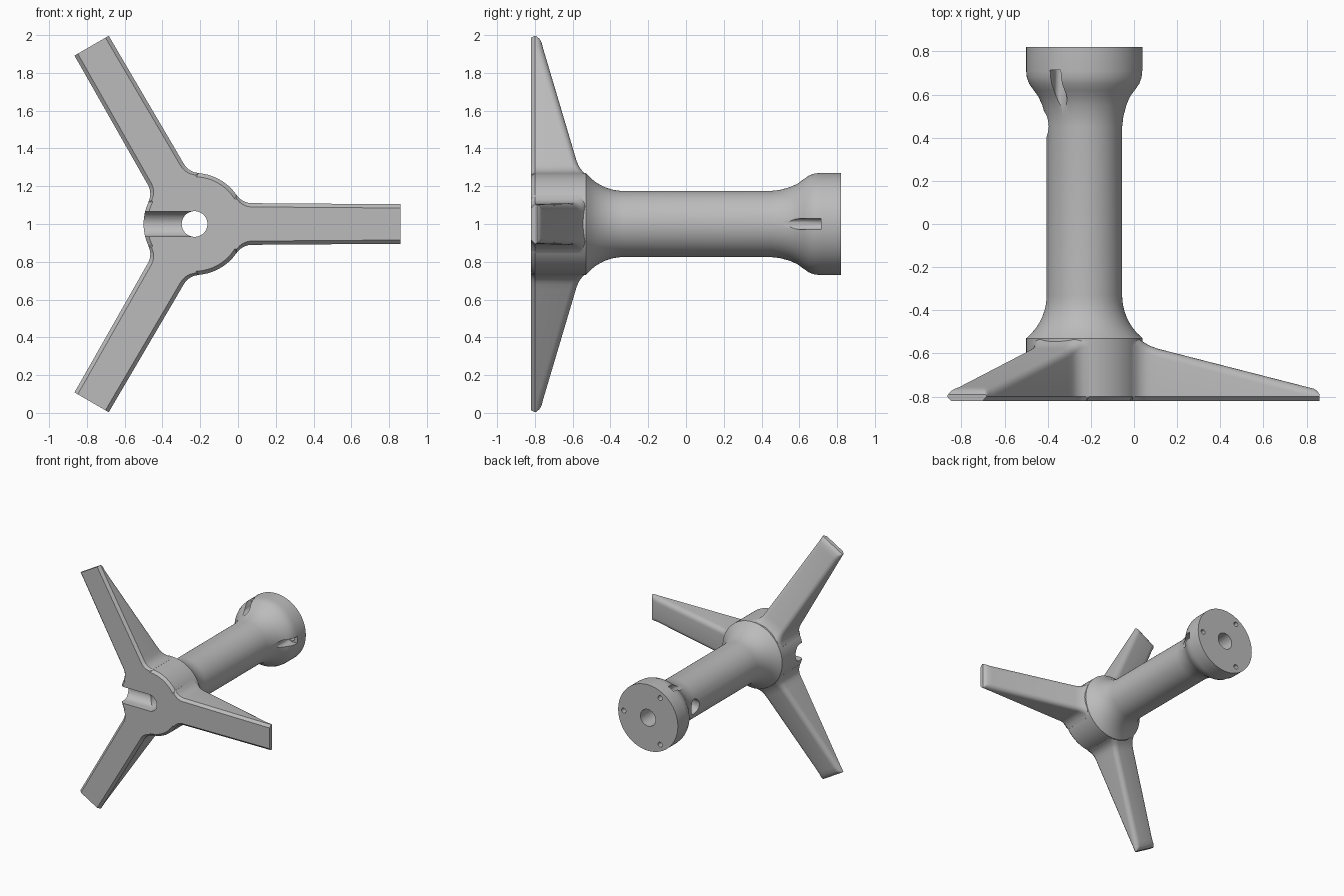
import bpy, bmesh
from math import sin, cos, pi, sqrt
from mathutils import Matrix, Vector

cube = bpy.data.objects.get("Cube")
if cube:
    bpy.data.objects.remove(cube)

AXIS = Vector((-0.23, 0, 1))        # barrel axis runs along y
FRONT, BACK, HUB_BACK = -0.82, 0.82, -0.53
HUB_R, BARREL_R, BORE_R = 0.27, 0.175, 0.068
ANGLES = [i * 2 * pi / 3 for i in range(3)]

grey = bpy.data.materials.new("plain grey")
grey.use_nodes = True
colour = (0.5, 0.5, 0.5, 1)
grey.diffuse_color = colour
grey.node_tree.nodes["Principled BSDF"].inputs["Base Color"].default_value = colour


def place(angle, r, side, y):
    """Point at distance r along a spoke direction, offset sideways."""
    return AXIS + Vector((r * cos(angle) - side * sin(angle), y,
                          r * sin(angle) + side * cos(angle)))


def skin(name, rings):
    """Closed solid through matching rings of points."""
    bm = bmesh.new()
    loops = [[bm.verts.new(p) for p in ring] for ring in rings]
    n = len(loops[0])
    for a, b in zip(loops, loops[1:]):
        for i in range(n):
            j = (i + 1) % n
            bm.faces.new((a[i], a[j], b[j], b[i]))
    bm.faces.new(loops[0])
    bm.faces.new(loops[-1])
    bmesh.ops.recalc_face_normals(bm, faces=bm.faces)
    mesh = bpy.data.meshes.new(name)
    bm.to_mesh(mesh)
    bm.free()
    mesh.materials.append(grey)
    ob = bpy.data.objects.new(name, mesh)
    bpy.context.collection.objects.link(ob)
    return ob


def rod(name, start, end, radius, sides=32):
    """Cylinder between two points."""
    d = (end - start).normalized()
    u = d.orthogonal().normalized()
    v = d.cross(u)
    return skin(name, [[c + radius * (u * cos(t) + v * sin(t))
                        for t in (2 * pi * i / sides for i in range(sides))]
                       for c in (start, end)])


def block(name, angle, r0, r1, half, y0, y1):
    """Box lying along a spoke direction."""
    return skin(name, [[place(angle, r, s, y) for s, y in
                        ((-half, y0), (half, y0), (half, y1), (-half, y1))]
                       for r in (r0, r1)])


def combine(target, tool, operation):
    mod = target.modifiers.new(operation, 'BOOLEAN')
    mod.operation, mod.solver, mod.object = operation, 'EXACT', tool
    bpy.context.view_layer.objects.active = target
    bpy.ops.object.modifier_apply(modifier=mod.name)
    bpy.data.objects.remove(tool)


# Turned body: chamfered hub, concave neck, barrel, flared flange
R = 0.258
profile = [(FRONT, HUB_R - 0.02), (FRONT + 0.02, HUB_R), (HUB_BACK, HUB_R)]
for k in range(1, 9):
    d = 0.2 * (1 - k / 8)
    profile.append((HUB_BACK + 0.2 - d, BARREL_R + R - sqrt(R * R - d * d)))
profile += [(0.45, BARREL_R), (0.50, 0.181), (0.55, 0.195), (0.59, 0.213), (0.62, 0.235),
            (0.65, 0.256), (0.68, 0.267), (0.71, HUB_R), (BACK, HUB_R)]
SIDES = 96
body = skin("tripod_stand_body", [[place(2 * pi * i / SIDES, r, 0, y) for i in range(SIDES)]
                                  for y, r in profile])

# Tapered legs with a filleted root, front chamfer and rounded back edges
LEG_W, FILLET, ROOT = 0.11, 0.1, 0.305


def half_width(r):
    if r < ROOT:
        d = min(ROOT - r, 0.0825)
        return LEG_W + FILLET - sqrt(FILLET ** 2 - d * d)
    return LEG_W if r < 1.03 else 0.105


stations = [(0.15, HUB_BACK), (0.2225, HUB_BACK), (0.24, HUB_BACK), (0.255, -0.535),
            (0.27, -0.545), (0.285, -0.554), (0.305, -0.565), (0.34, -0.578),
            (1.03, -0.755), (1.065, -0.764), (1.08, -0.775), (1.09, -0.79)]
for angle in ANGLES:
    rings = []
    for r, h in stations:
        w = half_width(r)
        c = min(0.04, (h - FRONT - 0.02) * 0.9)
        half = [(w - 0.02, FRONT), (w, FRONT + 0.02)]
        half += [(w - c + c * cos(t), h - c + c * sin(t)) for t in (k * pi / 10 for k in range(6))]
        section = half + [(-s, y) for s, y in reversed(half)]
        rings.append([place(angle, r, s, y) for s, y in section])
    combine(body, skin("leg", rings), 'UNION')

# Central bore, and cable exit through the barrel side
cuts = [rod("bore", place(0, 0, 0, -1), place(0, 0, 0, 1), BORE_R, 48),
        rod("cable_exit", place(pi, 0, 0, 0.465), place(pi, 0.4, 0, 0.465), 0.06)]

# Round-bottomed cable channel across the front of the hub
cuts += [rod("channel_floor", place(pi, 0, 0, -0.77), place(pi, 0.5, 0, -0.77), BORE_R - 0.001),
         block("channel", pi, 0, 0.5, BORE_R - 0.001, -0.9, -0.77)]

# Screw holes in the flange with open head pockets
for angle in ANGLES:
    cuts += [rod("screw_hole", place(angle, 0.22, 0, 0.65), place(angle, 0.22, 0, 0.9), 0.02, 20),
             rod("pocket", place(angle, 0.22, 0, 0.5), place(angle, 0.22, 0, 0.715), 0.029, 20),
             block("pocket_mouth", angle, 0.22, 0.4, 0.028, 0.5, 0.715)]
for cut in cuts:
    cut.hide_render = True
    combine(body, cut, 'DIFFERENCE')

# Smooth shading with sharp creases kept
bpy.ops.object.select_all(action='DESELECT')
body.select_set(True)
bpy.context.view_layer.objects.active = body
bpy.ops.object.shade_smooth_by_angle(angle=pi / 6)
